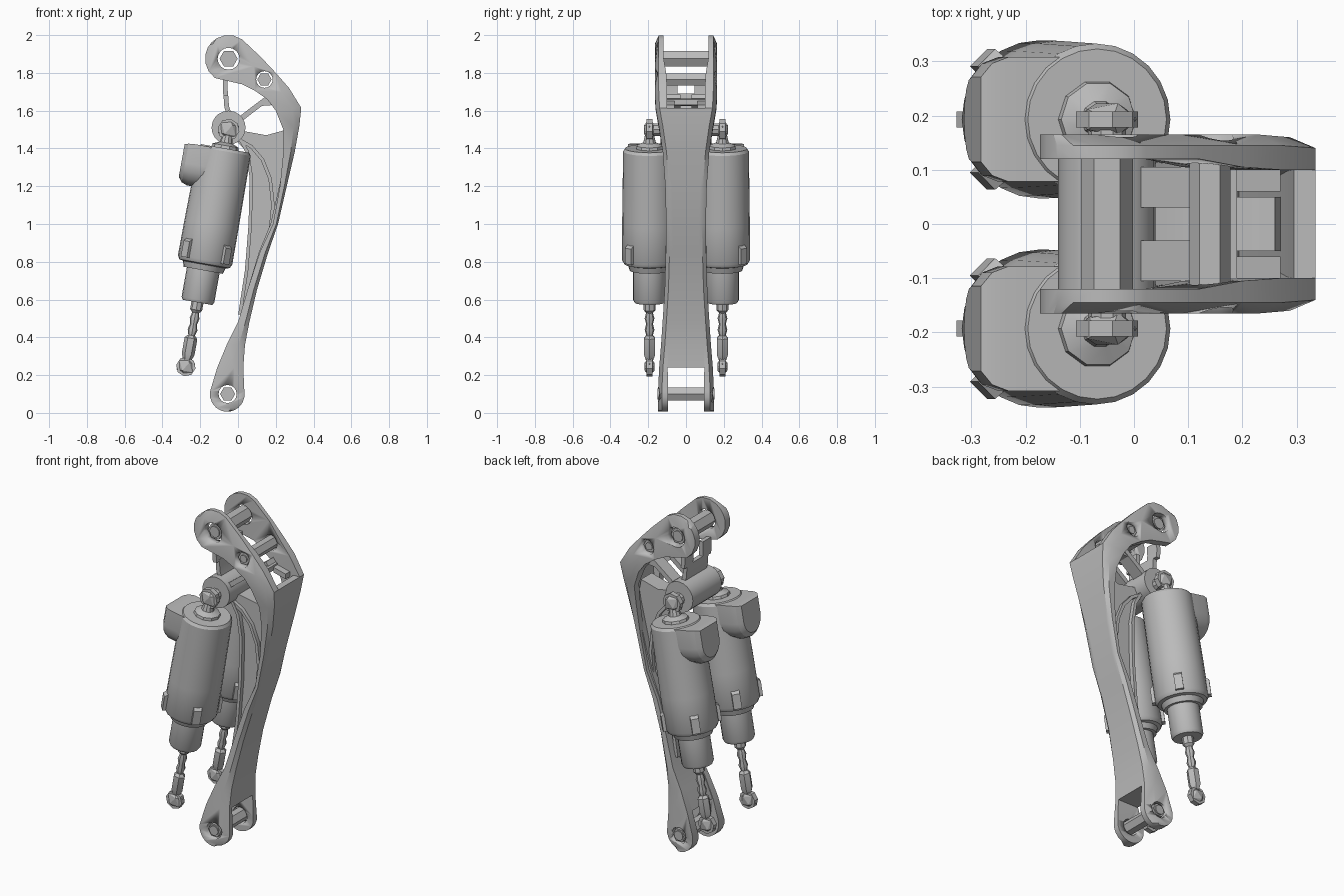
import bpy, bmesh, math
from mathutils import Matrix, Vector

cube = bpy.data.objects.get("Cube")
if cube:
    bpy.data.objects.remove(cube, do_unlink=True)

grey = bpy.data.materials.new("machined grey")
grey.use_nodes = True
grey.diffuse_color = (0.5, 0.5, 0.5, 1)
grey.node_tree.nodes["Principled BSDF"].inputs["Base Color"].default_value = (0.5, 0.5, 0.5, 1)


def finish(name, bm, smooth=30, matrix=None):
    bmesh.ops.recalc_face_normals(bm, faces=bm.faces[:])
    mesh = bpy.data.meshes.new(name)
    bm.to_mesh(mesh)
    bm.free()
    mesh.materials.append(grey)
    ob = bpy.data.objects.new(name, mesh)
    bpy.context.collection.objects.link(ob)
    if matrix is not None:
        ob.matrix_world = matrix
    bpy.ops.object.select_all(action='DESELECT')
    ob.select_set(True)
    bpy.context.view_layer.objects.active = ob
    if smooth:
        bpy.ops.object.shade_smooth_by_angle(angle=math.radians(smooth))
    return ob


def loft(name, rings, smooth=30, matrix=None):
    """Skin closed rings of equal length and cap both ends."""
    bm = bmesh.new()
    rows = [[bm.verts.new(p) for p in ring] for ring in rings]
    n = len(rows[0])
    for a, b in zip(rows, rows[1:]):
        for i in range(n):
            j = (i + 1) % n
            bm.faces.new((a[i], a[j], b[j], b[i]))
    bm.faces.new(rows[0])
    bm.faces.new(rows[-1])
    return finish(name, bm, smooth, matrix)


def prism(name, outline, y0, y1):
    return loft(name, [[(x, y, z) for x, z in outline] for y in (y0, y1)])


def turned(name, profile, matrix, sides=20):
    """Solid of revolution from (radius, height) pairs."""
    rings = [[(r * math.cos(2 * math.pi * i / sides), r * math.sin(2 * math.pi * i / sides), h)
              for i in range(sides)] for r, h in profile]
    return loft(name, rings, 30, matrix)


def cross_pin(name, x, z, r, half, sides=16):
    m = Matrix.Translation((x, 0, z)) @ Matrix.Rotation(math.pi / 2, 4, 'X')
    return turned(name, [(r, -half), (r, half)], m, sides)


def strip(name, path, thick, y0, y1):
    """Sheet following an x-z path."""
    pts = [Vector(p) for p in path]
    left, right = [], []
    for i, p in enumerate(pts):
        d = (pts[min(i + 1, len(pts) - 1)] - pts[max(i - 1, 0)]).normalized()
        nrm = Vector((-d.y, d.x)) * thick / 2
        left.append(p + nrm)
        right.append(p - nrm)
    return prism(name, [tuple(p) for p in left + right[::-1]], y0, y1)


# Stations down the frame: front x, z, back x, z, half width, inner half width
def round_end(cx, cz, r, mid, spread, w, inner):
    out = []
    for a in spread:
        f, b = math.radians(mid + a), math.radians(mid - a)
        out.append((cx + r * math.cos(f), cz + r * math.sin(f),
                    cx + r * math.cos(b), cz + r * math.sin(b), w, inner))
    return out


body = [
    (0.02, 1.74, 0.12, 1.885, 0.165, 0.12),
    (0.09, 1.705, 0.2, 1.80, 0.165, 0.105),
    (0.155, 1.66, 0.27, 1.72, 0.165, 0.10),
    (0.2, 1.60, 0.335, 1.615, 0.16, 0.10),
    (0.24, 1.50, 0.325, 1.52, 0.143, 0.098),
    (0.24, 1.38, 0.30, 1.38, 0.123, 0.085),
    (0.222, 1.2, 0.258, 1.2, 0.11, 0.075),
    (0.185, 1.0, 0.212, 1.0, 0.105, 0.07),
    (0.115, 0.85, 0.16, 0.85, 0.107, 0.07),
    (0.05, 0.65, 0.1, 0.65, 0.113, 0.08),
    (0.0, 0.48, 0.06, 0.48, 0.124, 0.09),
    (-0.06, 0.36, 0.037, 0.36, 0.132, 0.095),
    (-0.11, 0.24, 0.028, 0.24, 0.142, 0.097),
]
stations = (round_end(-0.05, 1.875, 0.125, 145, (8, 25, 45, 68, 90), 0.165, 0.12) + body
            + [s[:4] + (0.148, 0.095) for s in
               round_end(-0.057, 0.098, 0.092, 270, (-100, -80, -60, -40, -22, -7), 0, 0)])

# Holes through the side plates
holes = []
for x, z, r in ((-0.05, 1.875, 0.058), (0.14, 1.765, 0.044), (-0.055, 0.1, 0.048)):
    cutter = cross_pin("hole_cutter", x, z, r, 0.3)
    cutter.hide_render = True
    cutter.hide_set(True)
    holes.append(cutter)

# Mirrored side plates with chamfered back edges
for side, label in ((1, "left"), (-1, "right")):
    rings = []
    for fx, fz, bx, bz, w, inner in stations:
        mx, mz = fx + (bx - fx) * 0.65, fz + (bz - fz) * 0.65
        rings.append([(fx, side * w, fz), (mx, side * w, mz), (bx, side * (w - 0.02), bz),
                      (bx, side * inner, bz), (fx, side * inner, fz)])
    plate = loft(label + "_side_plate", rings)
    for cutter in holes:
        mod = plate.modifiers.new("hole", 'BOOLEAN')
        mod.operation = 'DIFFERENCE'
        mod.object = cutter
        mod.solver = 'EXACT'

# Back panel joining the plates, solid through the narrow shin
rings = []
for fx, fz, bx, bz, w, inner in body[3:]:
    k = 0.04 if bz > 0.9 else (0.05 if bz > 0.6 else bx - fx - 0.004)
    y = w - 0.021
    rings.append([(bx - k, -y, bz), (bx, -y, bz), (bx, y, bz), (bx - k, y, bz)])
loft("back_panel", rings)

# Inner web, front flange and struts around the upper boss
prism("inner_web", [(0.01, 0.5), (0.045, 0.75), (0.065, 1.0), (0.07, 1.25), (0.05, 1.38),
                    (-0.02, 1.45), (0.04, 1.49), (0.15, 1.47), (0.26, 1.5), (0.28, 1.38),
                    (0.2, 1.0), (0.1, 0.7), (0.05, 0.5)], -0.05, 0.05)
strip("front_flange", [(0.01, 0.52), (0.045, 0.75), (0.065, 1.0), (0.07, 1.25), (0.05, 1.38),
                       (0.0, 1.47)], 0.018, -0.075, 0.075)
strip("curved_rib", [(0.0, 1.45), (0.07, 1.41), (0.13, 1.34), (0.17, 1.24), (0.185, 1.1),
                     (0.17, 0.95)], 0.018, -0.072, 0.072)
strip("upper_strut", [(-0.04, 1.56), (-0.06, 1.62), (-0.065, 1.69)], 0.025, -0.1, 0.1)
for s in (1, -1):
    strip("strut_ear", [(-0.065, 1.68), (-0.068, 1.72), (-0.066, 1.775)], 0.025, s * 0.045, s * 0.125)
    strip("diagonal_strut", [(-0.02, 1.53), (0.07, 1.6), (0.17, 1.675)], 0.028, s * 0.03, s * 0.105)
    prism("back_tab", [(0.19, 1.62), (0.27, 1.6), (0.27, 1.63), (0.19, 1.65)], s * 0.06, s * 0.105)
prism("diagonal_bridge", [(0.12, 1.625), (0.19, 1.63), (0.19, 1.66), (0.15, 1.665)], -0.1, 0.1)

# Pins and their recessed bolt heads
cross_pin("actuator_boss", -0.05, 1.51, 0.09, 0.135, 20)
cross_pin("boss_axle", -0.05, 1.5, 0.035, 0.2, 10)
for label, x, z, r, head in (("top", -0.05, 1.875, 0.032, 0.048), ("middle", 0.14, 1.765, 0.022, 0.038),
                             ("bottom", -0.055, 0.1, 0.028, 0.04)):
    cross_pin(label + "_pin", x, z, r, 0.15)
    cross_pin(label + "_bolt_head", x, z, head, 0.143, 6)

# Twin tilted actuators
tilt = Matrix.Rotation(math.atan(0.18), 4, 'Y')


def up(z):
    return (z - 1.5) * 1.016


def along(profile):
    return [(r, up(z)) for r, z in profile]


for side, label in ((1, "left_"), (-1, "right_")):
    m = Matrix.Translation((-0.05, side * 0.193, 1.5)) @ tilt
    turned(label + "actuator_body", along([(0.13, 1.40), (0.14, 1.385), (0.145, 1.0), (0.146, 0.81),
                                           (0.135, 0.79), (0.115, 0.785), (0.105, 0.755)]), m, 24)
    turned(label + "actuator_sleeve", along([(0.088, 0.77), (0.088, 0.6), (0.08, 0.585)]), m)
    turned(label + "actuator_rod", along([(0.032, 0.6), (0.032, 0.545), (0.018, 0.53), (0.026, 0.5),
                                          (0.018, 0.47), (0.026, 0.44), (0.014, 0.40), (0.02, 0.385)]), m, 8)
    turned(label + "lower_rod_end", along([(0.02, 0.41), (0.034, 0.395), (0.034, 0.31), (0.022, 0.28)]), m, 6)
    turned(label + "top_cap", along([(0.075, 1.39), (0.07, 1.415), (0.035, 1.43), (0.025, 1.47)]), m, 10)

    # Faceted spherical bearings at both ends
    for end, z, r in (("upper", 1.5, 0.058), ("lower", 0.245, 0.052)):
        bm = bmesh.new()
        bmesh.ops.create_icosphere(bm, subdivisions=1, radius=r)
        bmesh.ops.scale(bm, vec=(1, 0.6, 1), verts=bm.verts)
        finish(label + end + "_bearing", bm, 0, m @ Matrix.Translation((0, 0, up(z))))
        race = m @ Matrix.Translation((0, 0, up(z))) @ Matrix.Rotation(math.pi / 2, 4, 'X')
        turned(label + end + "_bearing_ring", [(r, -0.015), (r, 0.015)], race, 8)

    # U-shaped housing bulging from the body front
    arc = [math.pi * (1 + i / 8) for i in range(9)]
    rings = []
    for x, k in ((0.0, 1.0), (-0.165, 1.0), (-0.195, 0.9), (-0.215, 0.68)):
        ring = [(x, 0.115 * k * math.cos(a), -0.215 + 0.115 * k * math.sin(a)) for a in arc]
        ring += [(x, 0.115 * k, -0.108 - 0.03 * (1 - k)), (x, -0.115 * k, -0.108 - 0.03 * (1 - k))]
        rings.append(ring)
    loft(label + "front_housing", rings, 30, m)

    # Clamp lugs round the lower rim
    for i in range(4):
        bm = bmesh.new()
        bmesh.ops.create_cube(bm, size=1, matrix=Matrix.Diagonal((0.03, 0.045, 0.11, 1)))
        for v in bm.verts:
            if v.co.z > 0 and v.co.x > 0:
                v.co.z -= 0.025
        turn = Matrix.Rotation(math.radians(45 + 90 * i), 4, 'Z')
        finish(label + "clamp_lug", bm, 0, m @ turn @ Matrix.Translation((0.146, 0, up(0.86))))
